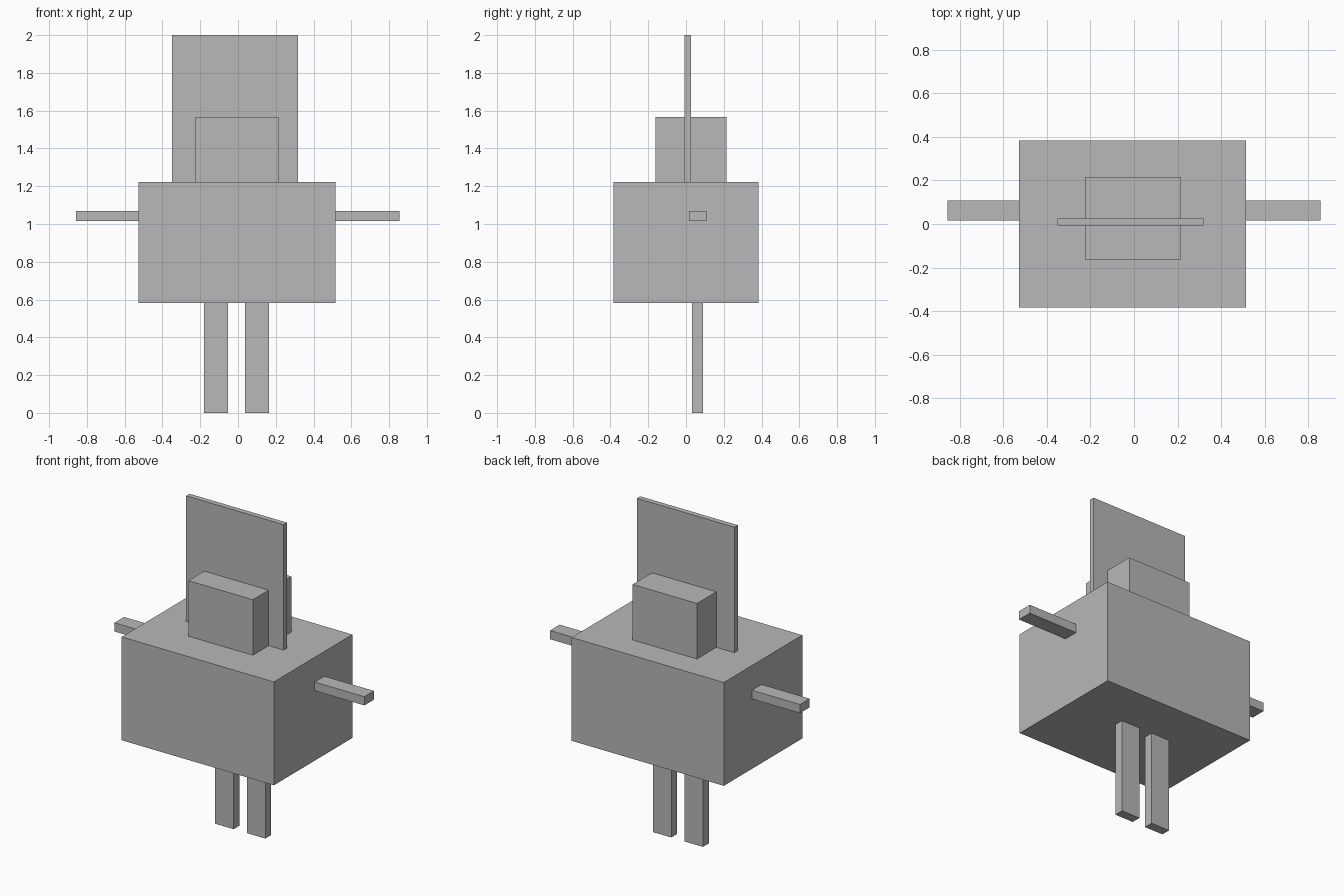
import bpy
from mathutils import Vector

if "Cube" in bpy.data.objects:
    bpy.data.objects.remove(bpy.data.objects["Cube"], do_unlink=True)

grey = bpy.data.materials.new("plain_grey")
grey.use_nodes = True
colour = (0.48, 0.48, 0.48, 1)
grey.diffuse_color = colour
grey.node_tree.nodes["Principled BSDF"].inputs["Base Color"].default_value = colour


def box(name, low, high):
    """Add a box spanning two opposite corners."""
    low, high = Vector(low), Vector(high)
    bpy.ops.mesh.primitive_cube_add(size=1, location=(low + high) / 2)
    part = bpy.context.object
    part.name = name
    part.scale = high - low
    bpy.ops.object.transform_apply(location=False, rotation=False, scale=True)
    part.data.materials.append(grey)
    return part


# Body, with the head and the upright panel standing on it
body_bottom, body_top = 0.583, 1.223
box("body", (-0.528, -0.384, body_bottom), (0.515, 0.384, body_top))
box("head", (-0.226, -0.162, body_top), (0.215, 0.215, 1.567))
box("upright_panel", (-0.35, -0.007, body_top), (0.318, 0.026, 2))

# Arms and legs
for side, arm_x, leg_x in (("right", (-0.857, -0.528), (-0.18, -0.053)),
                           ("left", (0.515, 0.855), (0.037, 0.164))):
    box(side + "_arm", (arm_x[0], 0.015, 1.016), (arm_x[1], 0.109, 1.07))
    box(side + "_leg", (leg_x[0], 0.033, 0), (leg_x[1], 0.091, body_bottom))
